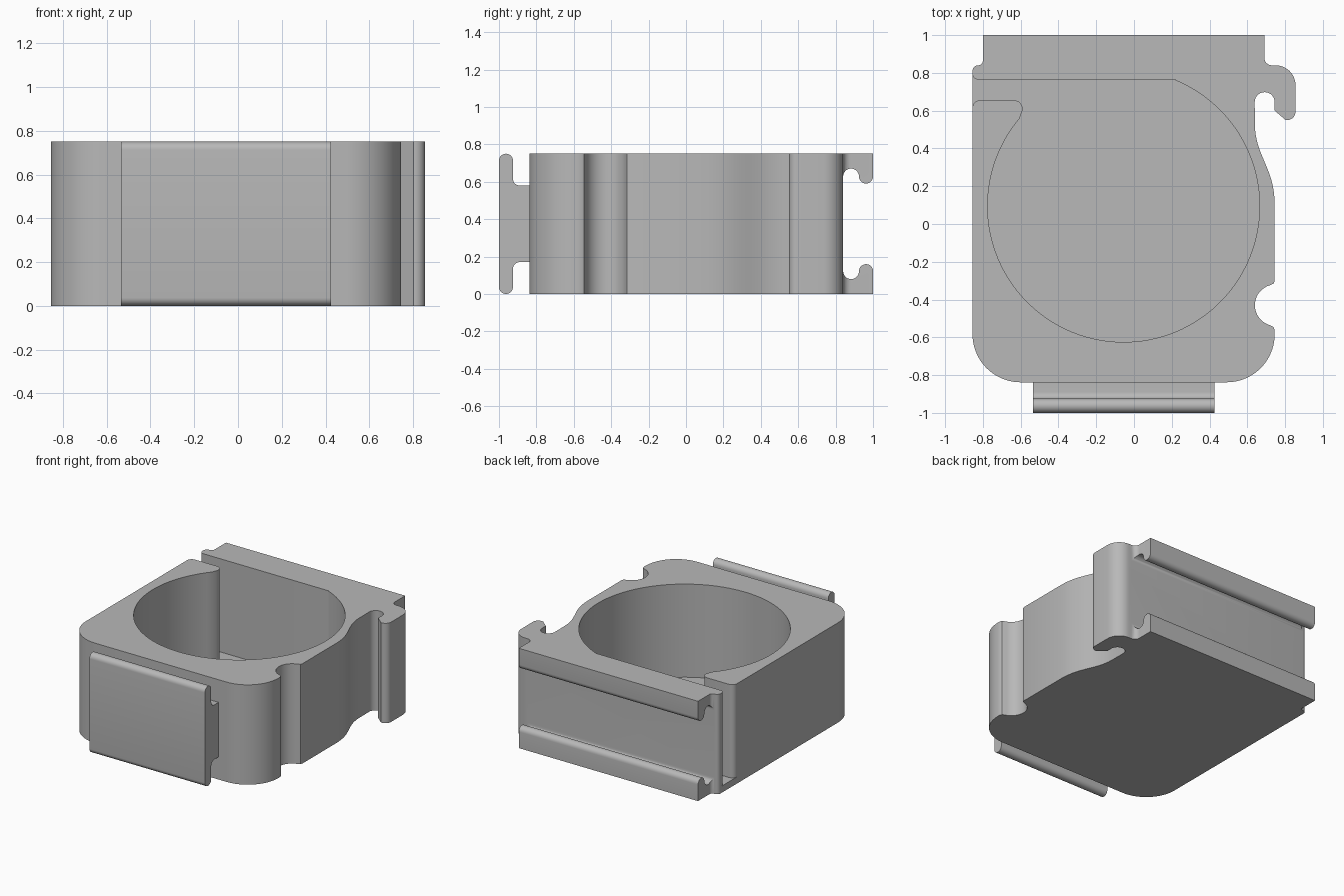
import bpy, bmesh
from math import cos, sin, radians
from mathutils import Vector
from mathutils.geometry import interpolate_bezier

HEIGHT, FLOOR = 0.75, 0.05
LEFT, RIGHT, FRONT, WALL = -0.855, 0.745, -0.838, 0.84

cube = bpy.data.objects.get("Cube")
if cube:
    bpy.data.objects.remove(cube, do_unlink=True)

grey = bpy.data.materials.new("plain grey")
grey.use_nodes = True
grey.diffuse_color = (0.48, 0.48, 0.48, 1)
grey.node_tree.nodes["Principled BSDF"].inputs["Base Color"].default_value = grey.diffuse_color


def arc(cx, cy, r, start, end, n=8):
    """Points along a circular arc, angles in degrees."""
    angles = [radians(start + (end - start) * i / n) for i in range(n + 1)]
    return [(cx + r * cos(a), cy + r * sin(a)) for a in angles]


def prism(name, outline, low, high, along_x=False):
    """Extrude a closed outline upward, or a y-z outline along x."""
    bm = bmesh.new()
    verts = [bm.verts.new((low, p[0], p[1]) if along_x else (p[0], p[1], low)) for p in outline]
    face = bm.faces.new(verts)
    new = bmesh.ops.extrude_face_region(bm, geom=[face])["geom"]
    move = Vector((high - low, 0, 0) if along_x else (0, 0, high - low))
    bmesh.ops.translate(bm, vec=move, verts=[v for v in new if isinstance(v, bmesh.types.BMVert)])
    bmesh.ops.recalc_face_normals(bm, faces=bm.faces)
    mesh = bpy.data.meshes.new(name)
    bm.to_mesh(mesh)
    bm.free()
    mesh.materials.append(grey)
    obj = bpy.data.objects.new(name, mesh)
    bpy.context.collection.objects.link(obj)
    return obj


def activate(obj):
    bpy.ops.object.select_all(action="DESELECT")
    obj.select_set(True)
    bpy.context.view_layer.objects.active = obj


def cut(obj, cutter):
    mod = obj.modifiers.new("cut", "BOOLEAN")
    mod.operation, mod.solver, mod.object = "DIFFERENCE", "EXACT", cutter
    activate(obj)
    bpy.ops.object.modifier_apply(modifier=mod.name)
    bpy.data.objects.remove(cutter, do_unlink=True)


def mirror_z(points):
    return [(y, HEIGHT - z) for y, z in reversed(points)]


# Body outline, clockwise from the back right corner: hook, side waist, notch, round corners
waist = interpolate_bezier(Vector((0.64, 0.53)), Vector((0.64, 0.36)),
                           Vector((RIGHT, 0.3)), Vector((RIGHT, 0.1)), 16)
outline = [(0.69, 1)]
outline += arc(0.73, 0.88, 0.04, 180, 270)
outline += arc(0.75, 0.735, 0.105, 90, 0, 14)
outline += arc(0.81, 0.595, 0.045, 0, -100)
outline += [(0.745, 0.6)]
outline += arc(0.692, 0.645, 0.053, 0, 180, 14)
outline += [(p.x, p.y) for p in waist]
outline += [(RIGHT, -0.3), (0.74, -0.315)]
outline += arc(0.75, -0.43, 0.11, 106, 254, 20)
outline += [(0.738, -0.545), (RIGHT, -0.56)]
outline += arc(RIGHT - 0.255, FRONT + 0.255, 0.255, 0, -90, 20)
outline += arc(LEFT + 0.255, FRONT + 0.255, 0.255, 270, 180, 20)
outline += arc(LEFT + 0.03, 0.81, 0.03, 180, 90)
outline += arc(-0.825, 0.865, 0.025, 270, 360)
outline += [(-0.8, 1)]
body = prism("body", outline, 0, HEIGHT)

# Round pocket with a flat back and a side slot that flares at its mouth
pocket = arc(-0.055, 0.095, 0.72, 140, 427.5, 96)
pocket += [(0.22, 0.765)]
pocket += arc(LEFT + 0.03, 0.795, 0.03, 270, 180)
pocket += [(-1, 0.795), (-1, 0.615)]
pocket += arc(LEFT + 0.04, 0.615, 0.04, 180, 90)
pocket += arc(-0.635, 0.61, 0.045, 90, -25, 10)
cut(body, prism("pocket_cutter", pocket, FLOOR, HEIGHT + 0.2))

# Back channel with two hooked lips
lower = arc(0.9625, 0.122, 0.0375, 0, 180, 12)
lower += arc(0.8825, 0.122, 0.0425, 360, 180, 12)
channel = [(1.1, 0.122)] + lower + mirror_z(lower) + [(1.1, HEIGHT - 0.122)]
cut(body, prism("channel_cutter", channel, -1.1, 1.1, True))

# Front rail: a plate with rounded edges on a filleted stem
half = [(FRONT + 0.01, 0.17)] + arc(-0.89, 0.135, 0.035, 90, 180)
half += arc(-0.9625, 0.0375, 0.0375, 0, -180, 14)
rail = prism("front_rail", half + mirror_z(half), -0.535, 0.425, True)

for part in (body, rail):
    activate(part)
    bpy.ops.object.shade_smooth_by_angle(angle=radians(30))
